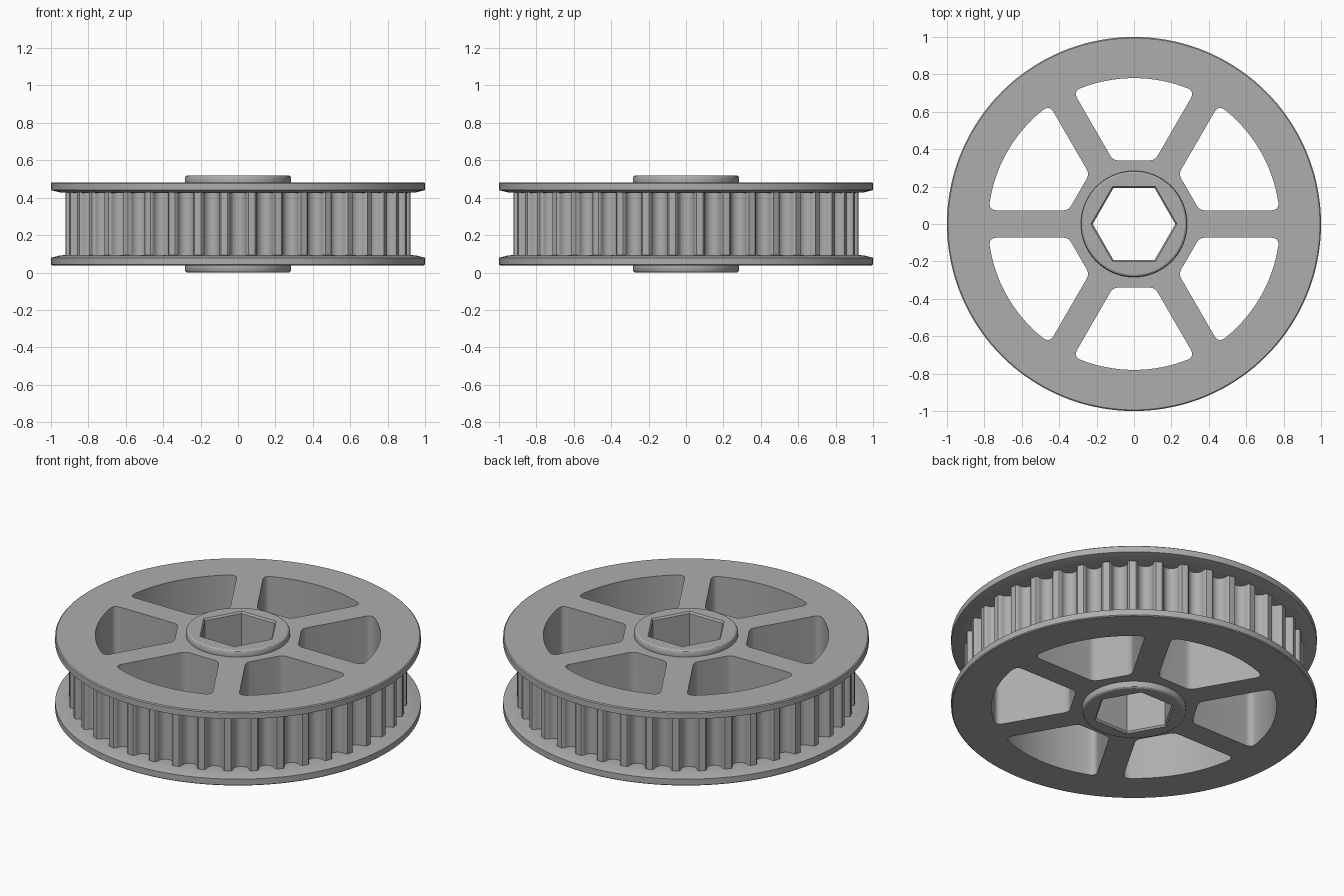
import bpy, bmesh
from math import sin, cos, pi, sqrt, radians
from mathutils import Vector, Matrix

cube = bpy.data.objects.get("Cube")
if cube:
    bpy.data.objects.remove(cube)

MID, TEETH, RADIUS = 0.26, 40, 0.925

metal = bpy.data.materials.new("plain grey")
metal.use_nodes = True
GREY = (0.42, 0.42, 0.42, 1)
metal.diffuse_color = GREY
metal.node_tree.nodes["Principled BSDF"].inputs["Base Color"].default_value = GREY


def make_object(name, bm):
    bmesh.ops.recalc_face_normals(bm, faces=bm.faces)
    mesh = bpy.data.meshes.new(name)
    bm.to_mesh(mesh)
    bm.free()
    mesh.materials.append(metal)
    obj = bpy.data.objects.new(name, mesh)
    bpy.context.collection.objects.link(obj)
    return obj


def lathe(name, profile, sides):
    """Solid stack of rings from (radius, z) pairs."""
    bm = bmesh.new()
    rings = [[bm.verts.new((r * cos(2 * pi * i / sides), r * sin(2 * pi * i / sides), z))
              for i in range(sides)] for r, z in profile]
    bm.faces.new(rings[0])
    bm.faces.new(rings[-1])
    for low, high in zip(rings, rings[1:]):
        for i in range(sides):
            j = (i + 1) % sides
            bm.faces.new((low[i], low[j], high[j], high[i]))
    return make_object(name, bm)


def prism(name, outlines, z0, z1):
    bm = bmesh.new()
    for outline in outlines:
        face = bm.faces.new([bm.verts.new((p[0], p[1], z0)) for p in outline])
        top = bmesh.ops.extrude_face_region(bm, geom=[face])["geom"]
        verts = [v for v in top if isinstance(v, bmesh.types.BMVert)]
        bmesh.ops.translate(bm, verts=verts, vec=(0, 0, z1 - z0))
    return make_object(name, bm)


def round_corner(a, corner, b, steps=6):
    return [a * (1 - t) ** 2 + corner * 2 * t * (1 - t) + b * t * t
            for t in (i / steps for i in range(steps + 1))]


def combine(target, tool, operation):
    mod = target.modifiers.new(operation, "BOOLEAN")
    mod.operation, mod.solver, mod.object = operation, "EXACT", tool
    bpy.context.view_layer.objects.active = target
    bpy.ops.object.modifier_apply(modifier=mod.name)
    bpy.data.objects.remove(tool)


# Toothed core: round-bottomed grooves with eased lips
lip = [(-0.055, 0), (-0.050, 0.004), (-0.046, 0.012)]
groove = lip + [(-0.044 * cos(pi * k / 12), 0.018 + 0.042 * sin(pi * k / 12))
                for k in range(13)] + [(-u, d) for u, d in reversed(lip)]
outline = []
for i in range(TEETH):
    a = 2 * pi * i / TEETH
    for u, depth in groove:
        r, t = RADIUS - depth, a + u / RADIUS
        outline.append((r * cos(t), r * sin(t)))
pulley = prism("toothed_pulley", [outline], MID - 0.19, MID + 0.19)

# Flanges with a conical inner face, and hub bosses with an eased rim
flange = [(0.90, 0.166), (0.95, 0.168), (1.0, 0.181), (1.0, 0.217), (0.994, 0.222)]
boss = [(0.28, 0.20), (0.284, 0.225), (0.284, 0.247), (0.28, 0.255), (0.272, 0.26)]
for side in (-1, 1):
    for name, profile, sides in (("flange", flange, 144), ("hub_boss", boss, 96)):
        part = lathe(name, [(r, MID + side * h) for r, h in profile], sides)
        combine(pulley, part, "UNION")

# Six windows between the spokes
HALF_SPOKE, INNER, OUTER = 0.073, 0.34, 0.78
along = Vector((0.5, sqrt(3) / 2))
offset = Vector((-sqrt(3) / 2, 0.5)) * HALF_SPOKE
inner = offset + along * ((INNER - offset.y) / along.y)
outer = offset + along * sqrt(OUTER ** 2 - HALF_SPOKE ** 2)
start = outer.angle_signed(Vector((1, 0))) + 0.055


def on_arc(t):
    return Vector((cos(t), sin(t))) * OUTER


half = round_corner(inner - Vector((0.03, 0)), inner, inner + along * 0.03)
half += round_corner(outer - along * 0.045, outer, on_arc(start))
half += [on_arc(start + (pi / 2 - start) * k / 10) for k in range(1, 11)]
window = half + [Vector((-p.x, p.y)) for p in reversed(half[:-1])]
windows = [[Matrix.Rotation(radians(60 * k), 2) @ p for p in window] for k in range(6)]
combine(pulley, prism("window_cutter", windows, -0.2, 0.8), "DIFFERENCE")

# Hexagonal bore with a small chamfer at both mouths
bore = [(0.25, -0.02), (0.23, 0), (0.221, 0.01),
        (0.221, 2 * MID - 0.01), (0.23, 2 * MID), (0.25, 2 * MID + 0.02)]
combine(pulley, lathe("bore_cutter", bore, 6), "DIFFERENCE")

bpy.ops.object.select_all(action="DESELECT")
pulley.select_set(True)
bpy.context.view_layer.objects.active = pulley
bpy.ops.object.shade_smooth_by_angle(angle=radians(28))
